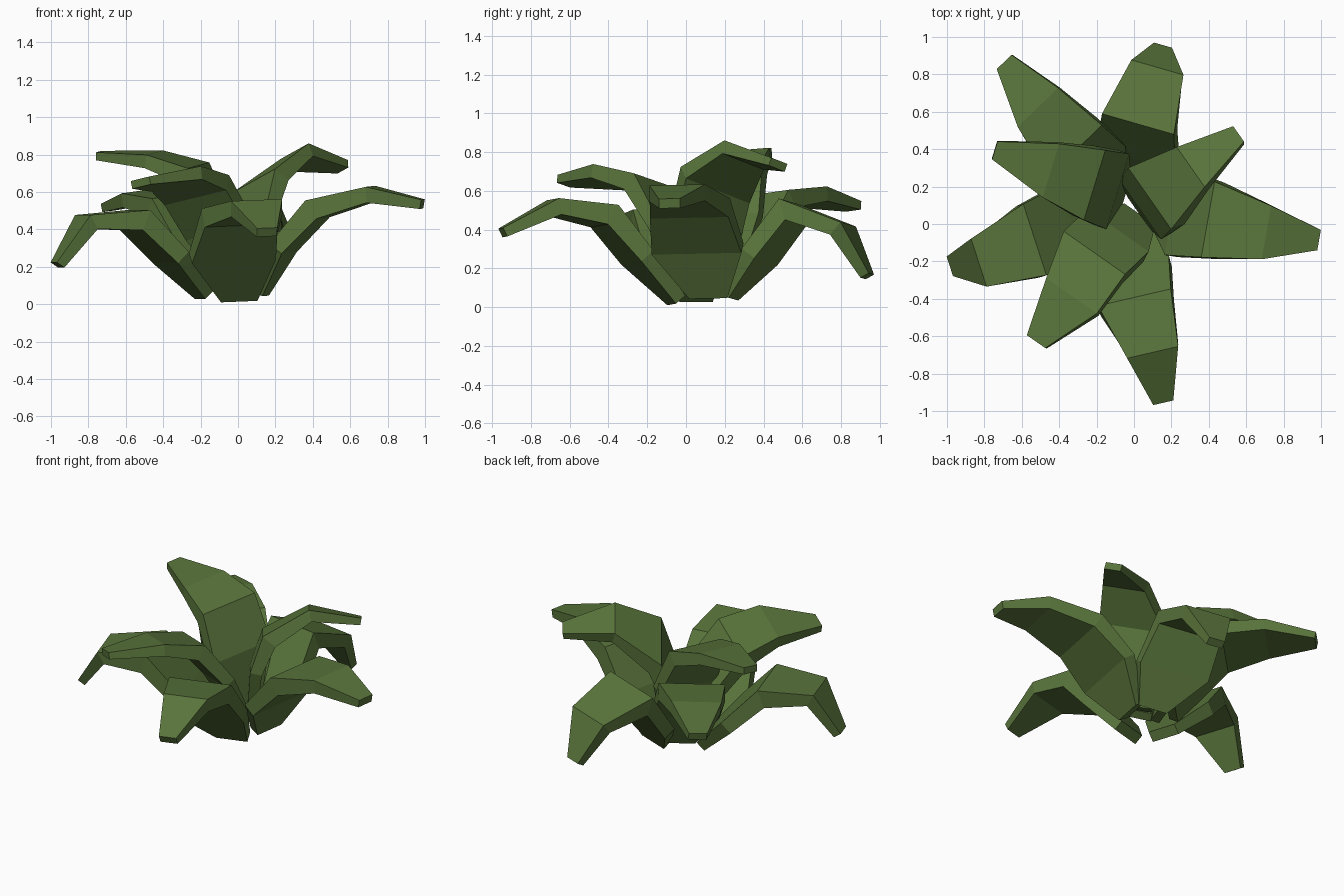
import bpy
import bmesh
from math import radians, cos, sin
from mathutils import Vector

default_cube = bpy.data.objects.get("Cube")
if default_cube:
    bpy.data.objects.remove(default_cube, do_unlink=True)

# Single leaf colour
leaf_green = bpy.data.materials.new("leaf_green")
leaf_green.use_nodes = True
leaf_green.diffuse_color = (0.1, 0.175, 0.044, 1)
shader = leaf_green.node_tree.nodes["Principled BSDF"]
shader.inputs["Base Color"].default_value = leaf_green.diffuse_color
shader.inputs["Roughness"].default_value = 0.9

# Blade thickness from root to tip, fullest at the shoulder
THICKNESS = (.065, .085, .115, .085, .05)


def make_leaf(name, yaw, path, roll=0.0, girth=1.0):
    """Skin a folded leaf along a path of (x, y, z, half width) stations."""
    angle = radians(yaw)
    side = Vector((-sin(angle), cos(angle), roll))
    centres = [Vector(station[:3]) for station in path]
    steps = [(b - a).normalized() for a, b in zip(centres, centres[1:])]
    bm = bmesh.new()
    rings = []
    for i, centre in enumerate(centres):
        # Average the neighbouring directions to mitre each fold
        tangent = steps[max(i - 1, 0)] + steps[min(i, len(steps) - 1)]
        up = tangent.cross(side).normalized() * THICKNESS[i] * girth / 2
        across = side * path[i][3]
        corners = (across + up, up - across, -across - up, across - up)
        rings.append([bm.verts.new(centre + corner) for corner in corners])
    for low, high in zip(rings, rings[1:]):
        for k in range(4):
            n = (k + 1) % 4
            bm.faces.new((low[k], low[n], high[n], high[k]))
    bm.faces.new(rings[0])
    bm.faces.new(rings[-1])
    bmesh.ops.recalc_face_normals(bm, faces=bm.faces)
    mesh = bpy.data.meshes.new(name)
    bm.to_mesh(mesh)
    bm.free()
    mesh.materials.append(leaf_green)
    leaf = bpy.data.objects.new(name, mesh)
    bpy.context.scene.collection.objects.link(leaf)


# Outer ring of low leaves, each listed from root to tip
make_leaf("back_lower_leaf", 74, [
    (.05, .22, .06, .09), (.02, .38, .26, .22), (.03, .55, .49, .2),
    (.12, .81, .395, .145), (.15, .935, .16, .05)], roll=-.08)
make_leaf("front_lower_leaf", -77, [
    (0, -.05, .035, .1), (-.03, -.25, .255, .23), (.01, -.42, .47, .2),
    (.1, -.68, .515, .14), (.155, -.945, .385, .055)], roll=.04)
make_leaf("left_lower_leaf", -10, [
    (.12, .12, .06, .1), (.24, .06, .3, .235), (.425, .02, .51, .205),
    (.71, -.045, .588, .145), (.985, -.085, .535, .055)], roll=.02)
make_leaf("right_lower_leaf", 198, [
    (-.18, .06, .05, .09), (-.36, -.01, .25, .22), (-.55, -.09, .45, .2),
    (-.81, -.2, .44, .135), (-.965, -.22, .21, .055)])

# Inner ring of raised leaves, open at the middle
make_leaf("front_right_upper_leaf", 235, [
    (.02, .03, .12, .1), (-.1, -.06, .4, .2), (-.22, -.18, .61, .2),
    (-.33, -.39, .67, .165), (-.52, -.63, .65, .06)], roll=.2, girth=.85)
make_leaf("back_right_middle_leaf", 134, [
    (-.11, .22, .1, .09), (-.21, .3, .34, .2), (-.33, .41, .54, .2),
    (-.51, .625, .57, .15), (-.69, .865, .52, .055)], roll=-.1, girth=.9)
make_leaf("back_left_upper_leaf", 35, [
    (.05, .07, .13, .1), (.06, .1, .42, .2), (.12, .15, .63, .2),
    (.315, .3, .785, .13), (.56, .475, .735, .05)], roll=-.32, girth=.85)
make_leaf("back_right_upper_leaf", 163, [
    (-.07, .17, .1, .1), (-.12, .185, .46, .21), (-.24, .22, .705, .195),
    (-.45, .29, .775, .15), (-.745, .395, .795, .05)], roll=-.08, girth=.85)
